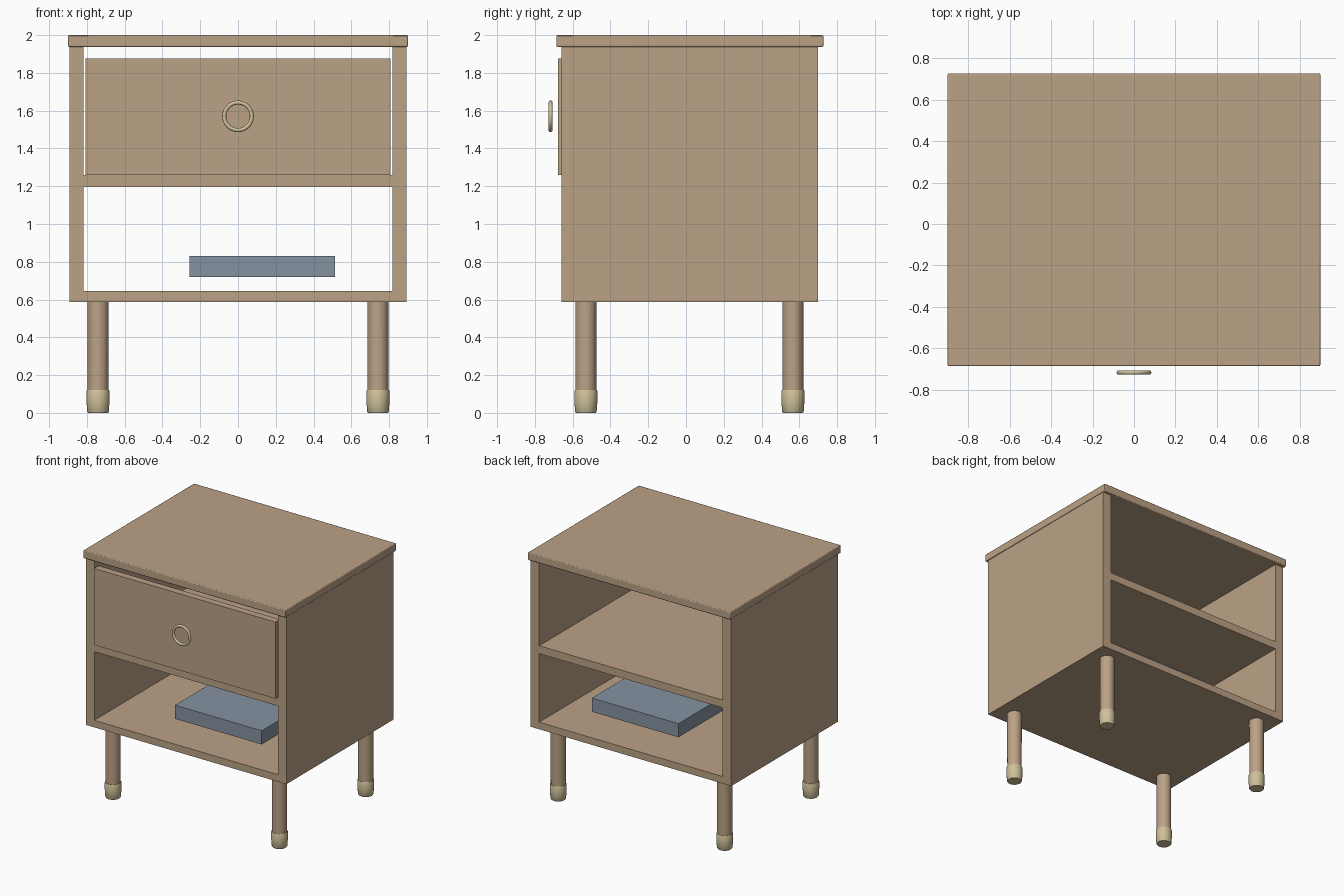
import bpy, bmesh
from math import radians, pi

if "Cube" in bpy.data.objects:
    bpy.data.objects.remove(bpy.data.objects["Cube"])


def material(name, rgb):
    m = bpy.data.materials.new(name)
    m.diffuse_color = (*rgb, 1)
    m.use_nodes = True
    m.node_tree.nodes["Principled BSDF"].inputs["Base Color"].default_value = m.diffuse_color
    return m


WOOD = material("wood", (0.50, 0.36, 0.24))
BRASS = material("brass", (0.62, 0.53, 0.32))
BLUE = material("slate_blue", (0.24, 0.29, 0.36))


def from_bmesh(name, bm, mat):
    bmesh.ops.recalc_face_normals(bm, faces=bm.faces)
    mesh = bpy.data.meshes.new(name)
    bm.to_mesh(mesh)
    bm.free()
    mesh.materials.append(mat)
    ob = bpy.data.objects.new(name, mesh)
    bpy.context.collection.objects.link(ob)
    return ob


def smooth(ob, angle=40):
    bpy.ops.object.select_all(action='DESELECT')
    ob.select_set(True)
    bpy.context.view_layer.objects.active = ob
    bpy.ops.object.shade_smooth_by_angle(angle=radians(angle))


def box(name, lo, hi, mat):
    bm = bmesh.new()
    bmesh.ops.create_cube(bm, size=1)
    for v in bm.verts:
        v.co = [l + (c + 0.5) * (h - l) for c, l, h in zip(v.co, lo, hi)]
    return from_bmesh(name, bm, mat)


def lathe(name, profile, x, y, mat, n=32):
    # revolve an (r, z) profile that starts and ends on the axis
    bm = bmesh.new()
    verts = [bm.verts.new((x + r, y, z)) for r, z in profile]
    edges = [bm.edges.new(p) for p in zip(verts, verts[1:])]
    bmesh.ops.spin(bm, geom=verts + edges, cent=(x, y, 0), axis=(0, 0, 1),
                   angle=2 * pi, steps=n)
    bmesh.ops.remove_doubles(bm, verts=bm.verts, dist=1e-4)
    ob = from_bmesh(name, bm, mat)
    smooth(ob)


# carcass: one frame of two sides, bottom and shelf, open front and back
FRONT, BACK = -0.66, 0.70
xs = [-0.893, -0.817, 0.817, 0.893]
zs = [0.588, 0.645, 1.197, 1.26, 1.94]
bm = bmesh.new()
grid = [[bm.verts.new((x, FRONT, z)) for z in zs] for x in xs]
for i in range(3):
    for j in range(4):
        if i != 1 or j in (0, 2):
            bm.faces.new((grid[i][j], grid[i + 1][j], grid[i + 1][j + 1], grid[i][j + 1]))
ext = bmesh.ops.extrude_face_region(bm, geom=bm.faces[:], use_keep_orig=True)
for v in ext["geom"]:
    if isinstance(v, bmesh.types.BMVert):
        v.co.y = BACK
from_bmesh("carcass", bm, WOOD)

# top board with slightly softened edges
top = box("top_board", (-0.9, -0.686, 1.938), (0.9, 0.727, 2.0), WOOD)
bev = top.modifiers.new("soft_edge", 'BEVEL')
bev.width = 0.006
bev.segments = 2
smooth(top, 60)

# drawer front and the item on the lower shelf
box("drawer_front", (-0.808, -0.677, 1.26), (0.808, -0.62, 1.876), WOOD)
box("storage_box", (-0.257, -0.433, 0.72), (0.514, 0.463, 0.83), BLUE)

# ring pull
bpy.ops.mesh.primitive_torus_add(location=(0, -0.717, 1.57), rotation=(pi / 2, 0, 0),
                                 major_radius=0.073, minor_radius=0.0107,
                                 major_segments=48, minor_segments=12)
ring = bpy.context.object
ring.name = "ring_pull"
ring.data.materials.append(BRASS)
smooth(ring, 60)

# four legs with brass foot caps
for side, x in (("left", -0.741), ("right", 0.741)):
    for end, y in (("front", -0.53), ("back", 0.566)):
        lathe(f"{end}_{side}_leg", [(0, 0.10), (0.055, 0.10), (0.056, 0.595), (0, 0.595)],
              x, y, WOOD)
        lathe(f"{end}_{side}_foot_cap",
              [(0, 0), (0.053, 0), (0.057, 0.006), (0.061, 0.06), (0.061, 0.115),
               (0.058, 0.122), (0, 0.122)], x, y, BRASS)
